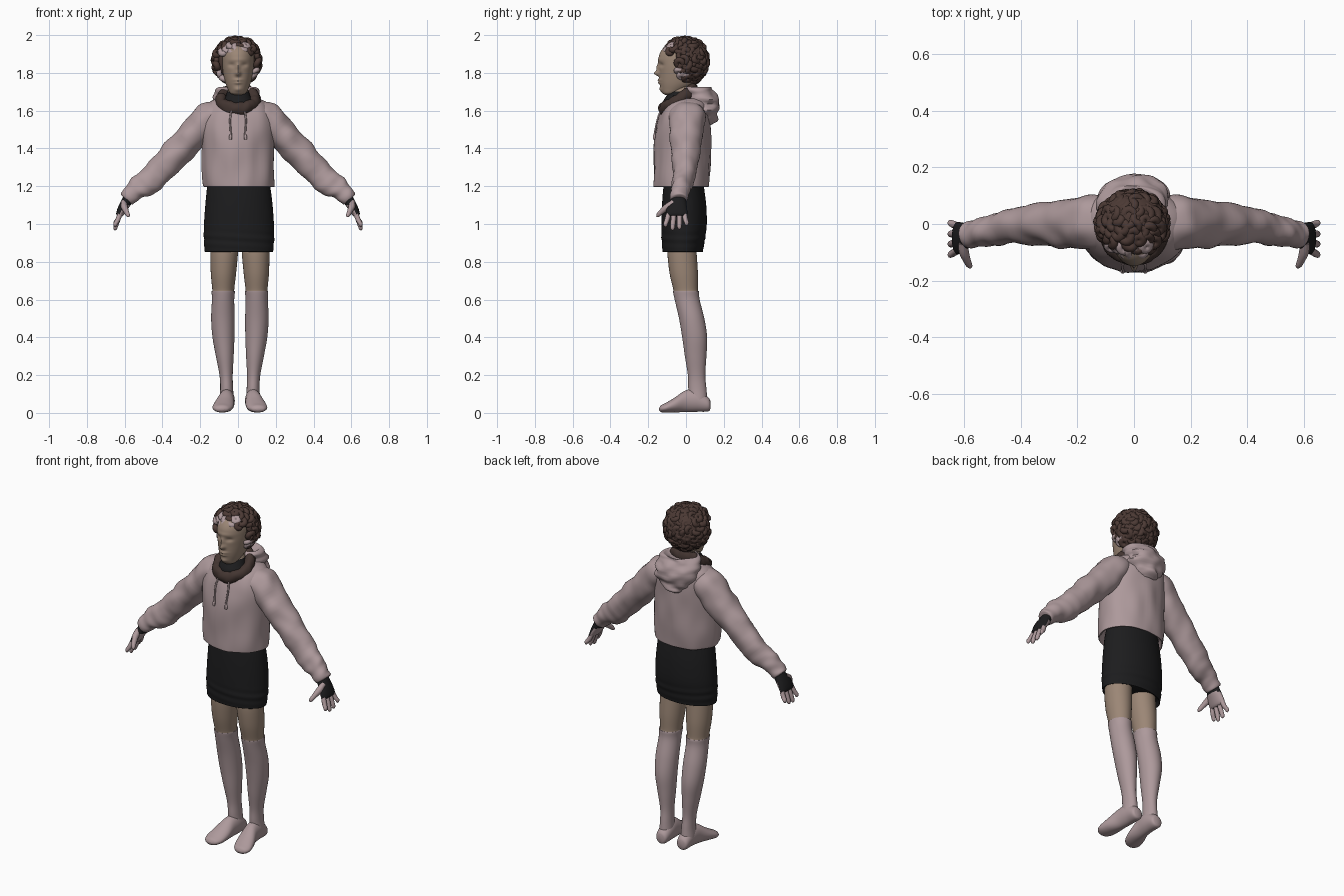
import bpy, bmesh, math, random
from mathutils import Vector, Matrix, noise

random.seed(4)
X, Y, Z = Vector((1, 0, 0)), Vector((0, 1, 0)), Vector((0, 0, 1))


def material(name, rgb):
    m = bpy.data.materials.new(name)
    m.diffuse_color = (*rgb, 1)
    return m


PINK = material("dusty pink cloth", (0.42, 0.32, 0.33))
SKIN = material("skin", (0.33, 0.24, 0.18))
HAIR = material("brown hair", (0.072, 0.042, 0.035))
BLACK = material("black cloth", (0.012, 0.012, 0.013))
SCARF = material("dark brown scarf", (0.055, 0.035, 0.03))


def finish(name, bm, mats, rule=None, angle=60):
    bmesh.ops.recalc_face_normals(bm, faces=bm.faces)
    if rule:
        for f in bm.faces:
            f.material_index = rule(f.calc_center_median())
    me = bpy.data.meshes.new(name)
    bm.to_mesh(me)
    bm.free()
    for m in mats:
        me.materials.append(m)
    me.shade_smooth()
    me.set_sharp_from_angle(angle=math.radians(angle))
    ob = bpy.data.objects.new(name, me)
    bpy.context.collection.objects.link(ob)
    return ob


def smooth_rings(rings, k):
    """Catmull-Rom interpolation through rings of (x, y, z, ra, rb)."""
    out = []
    for i in range(len(rings) - 1):
        a, b, c, d = (rings[max(0, min(len(rings) - 1, j))] for j in range(i - 1, i + 3))
        for s in range(k):
            t = s / k
            out.append([0.5 * (2 * q + (r - p) * t + (2 * p - 5 * q + 4 * r - w) * t * t
                               + (3 * q - p - 3 * r + w) * t ** 3)
                        for p, q, r, w in zip(a, b, c, d)])
    return out + [list(rings[-1])]


def loft(name, rings, mats, ua=X, ub=Y, seg=32, k=5, rule=None, warp=None, side=1):
    """Skin of elliptical rings; side=-1 mirrors it across x."""
    bm = bmesh.new()
    loops = []
    for x, y, z, ra, rb in smooth_rings(rings, k):
        ra, rb = max(ra, 0.002), max(rb, 0.002)
        loop = []
        for i in range(seg):
            a = 2 * math.pi * i / seg
            r = ua * (ra * math.cos(a)) + ub * (rb * math.sin(a))
            p = Vector((x, y, z)) + r
            if warp:
                p = warp(p, r.normalized())
            p.x *= side
            loop.append(bm.verts.new(p))
        loops.append(loop)
    for l0, l1 in zip(loops, loops[1:]):
        for i in range(seg):
            j = (i + 1) % seg
            bm.faces.new((l0[i], l0[j], l1[j], l1[i]))
    bm.faces.new(loops[0])
    bm.faces.new(loops[-1])
    return finish(name, bm, mats, rule)


def folds(amp, fx, fy, fz):
    return lambda p, n: p + n * amp * noise.noise(Vector((p.x * fx, p.y * fy, p.z * fz)))


# hoodie body, open rim at the hem
loft("hoodie_body", [
    (0.005, -0.015, 1.23, 0.165, 0.115), (0.005, -0.02, 1.205, 0.172, 0.135),
    (0.005, -0.022, 1.197, 0.183, 0.146), (0.003, -0.022, 1.215, 0.187, 0.149),
    (0, -0.02, 1.30, 0.19, 0.15), (0, -0.018, 1.45, 0.192, 0.148),
    (0, -0.008, 1.55, 0.195, 0.138), (0, 0.003, 1.61, 0.182, 0.125),
    (0, 0.012, 1.645, 0.15, 0.112), (0, 0.02, 1.665, 0.11, 0.09)],
    [PINK], seg=56, warp=folds(0.010, 14, 14, 6))

# hood lying on the back
loft("hood", [
    (0, 0.115, 1.525, 0.035, 0.02), (0, 0.108, 1.545, 0.07, 0.05), (0, 0.10, 1.575, 0.10, 0.07),
    (0, 0.09, 1.625, 0.124, 0.087), (0, 0.074, 1.68, 0.124, 0.091),
    (0, 0.062, 1.71, 0.104, 0.086), (0, 0.055, 1.725, 0.082, 0.072),
    (0, 0.05, 1.70, 0.06, 0.055)],
    [PINK], seg=48, warp=folds(0.026, 12, 12, 30))

# pull cords
for s in (-1, 1):
    loft("hood_cord", [
        (0.035, -0.135, 1.60, 0.005, 0.005), (0.042, -0.152, 1.55, 0.005, 0.005),
        (0.038, -0.166, 1.48, 0.005, 0.005), (0.04, -0.168, 1.465, 0.008, 0.008),
        (0.04, -0.169, 1.448, 0.007, 0.007)], [PINK], seg=10, k=3, side=s)

# sleeves run along D, with N across them
D, N = Vector((0.67, 0, -0.74)), Vector((0.74, 0, 0.67))


def along(t, c, y, rn, ry):
    p = D * t + N * c
    return (p.x, y, p.z, rn, ry)


def sleeve_warp(p, n):
    low = max(0, min(1, (p.dot(D) + 0.85) / 0.3))
    wave = math.sin(p.dot(D) * 110 + p.y * 50) * 0.0015 * low
    return p + n * (wave + 0.012 * noise.noise(p * 13))


GRIP = Vector((0.92, 0, 0.39))
for s in (-1, 1):
    loft("sleeve", [along(*r) for r in (
        (-1.15, 1.14, 0.005, 0.05, 0.06), (-1.08, 1.16, 0.008, 0.085, 0.095),
        (-0.95, 1.163, 0.004, 0.083, 0.09), (-0.80, 1.167, -0.002, 0.076, 0.074),
        (-0.65, 1.172, -0.012, 0.072, 0.06), (-0.55, 1.182, -0.022, 0.064, 0.054),
        (-0.505, 1.192, -0.03, 0.051, 0.05), (-0.47, 1.195, -0.034, 0.049, 0.05),
        (-0.445, 1.195, -0.037, 0.045, 0.047), (-0.44, 1.193, -0.037, 0.03, 0.036))],
        [PINK], ua=N, seg=36, k=7, warp=sleeve_warp, side=s)
    # fingerless glove with an open palm, fingers and thumb
    loft("glove", [
        (0.575, -0.036, 1.15, 0.026, 0.036), (0.592, -0.042, 1.115, 0.028, 0.044),
        (0.612, -0.049, 1.08, 0.025, 0.055), (0.626, -0.05, 1.052, 0.02, 0.057),
        (0.631, -0.05, 1.042, 0.013, 0.05)], [BLACK, PINK], ua=GRIP, seg=24, side=s,
        rule=lambda c: int(c.z < 1.10 and abs(c.x) < 0.602 + (1.1 - c.z) * 0.45))
    for y, tip_y, tip_z in ((-0.091, -0.108, 0.985), (-0.063, -0.071, 0.967),
                            (-0.035, -0.035, 0.972), (-0.009, 0.003, 0.992)):
        loft("finger", [
            (0.622, y, 1.06, 0.013, 0.013), (0.635, (y + tip_y) / 2, 1.025, 0.013, 0.0135),
            (0.649, tip_y, tip_z + 0.015, 0.011, 0.012), (0.652, tip_y, tip_z + 0.004, 0.007, 0.008),
            (0.653, tip_y, tip_z, 0.002, 0.002)], [PINK], ua=GRIP, seg=12, k=3, side=s)
    loft("thumb", [
        (0.604, -0.065, 1.115, 0.016, 0.016), (0.602, -0.10, 1.09, 0.018, 0.018),
        (0.591, -0.13, 1.065, 0.014, 0.014), (0.583, -0.148, 1.047, 0.011, 0.011),
        (0.58, -0.156, 1.038, 0.003, 0.003)],
        [PINK], ua=X, ub=Vector((0, 0.6, -0.8)), seg=14, k=3, side=s)


# skirt with creases near the hem
def skirt_warp(p, n):
    crease = max(0, 1 - abs(p.z - 0.92) / 0.06)
    return p + n * 0.0025 * crease * math.sin(p.z * 130 + p.x * 9)


loft("skirt", [
    (0.003, -0.01, 1.25, 0.155, 0.10), (0.004, -0.012, 1.19, 0.168, 0.108),
    (0.005, -0.01, 1.10, 0.178, 0.117), (0.005, -0.01, 1.0, 0.185, 0.12),
    (0.005, -0.014, 0.92, 0.186, 0.115), (0.005, -0.017, 0.865, 0.182, 0.108),
    (0.005, -0.017, 0.853, 0.179, 0.105), (0.005, -0.017, 0.87, 0.165, 0.095)],
    [BLACK], seg=48, k=8, warp=skirt_warp)

# legs with knee socks, and feet
for s in (-1, 1):
    leg = loft("leg", [
        (0.08, -0.018, 0.92, 0.07, 0.07), (0.083, -0.021, 0.85, 0.073, 0.077),
        (0.087, -0.012, 0.74, 0.067, 0.075), (0.088, -0.002, 0.652, 0.058, 0.065),
        (0.088, 0.0, 0.644, 0.062, 0.069), (0.089, 0.006, 0.60, 0.059, 0.066),
        (0.09, 0.03, 0.50, 0.062, 0.067), (0.087, 0.046, 0.40, 0.058, 0.066),
        (0.08, 0.051, 0.30, 0.047, 0.057), (0.073, 0.056, 0.20, 0.035, 0.046),
        (0.07, 0.06, 0.13, 0.034, 0.048), (0.07, 0.065, 0.06, 0.038, 0.048),
        (0.07, 0.065, 0.03, 0.03, 0.04)],
        [PINK, SKIN], k=6, rule=lambda c: int(c.z > 0.648), side=s)
    foot = loft("foot", [
        (0.068, 0.13, 0.042, 0.012, 0.016), (0.068, 0.118, 0.045, 0.034, 0.037),
        (0.068, 0.06, 0.064, 0.041, 0.058), (0.073, 0.0, 0.062, 0.043, 0.058),
        (0.084, -0.06, 0.042, 0.053, 0.039), (0.093, -0.105, 0.028, 0.052, 0.026),
        (0.096, -0.132, 0.022, 0.036, 0.018), (0.096, -0.142, 0.02, 0.012, 0.006)],
        [PINK], ub=Z, k=6, side=s)
    leg.location.x = foot.location.x = 0.01

# neck in a black high collar
loft("neck", [
    (0, -0.04, 1.60, 0.085, 0.085), (0, -0.045, 1.645, 0.082, 0.078),
    (0, -0.04, 1.675, 0.066, 0.066), (0, -0.02, 1.72, 0.052, 0.054), (0, -0.01, 1.76, 0.05, 0.05)],
    [BLACK, SKIN], rule=lambda c: int(c.z > 1.70))

# rolled scarf, tilted down at the front
bm = bmesh.new()
grid = []
for i in range(56):
    a = 2 * math.pi * i / 56
    row = []
    for j in range(16):
        b = 2 * math.pi * j / 16
        r = 0.029 + 0.008 * noise.noise(Vector((math.cos(a) * 4, math.sin(a) * 4, math.sin(b))))
        out, up = r * math.cos(b), 1.25 * r * math.sin(b)
        row.append(bm.verts.new(((0.090 + out) * math.cos(a), -0.04 + (0.079 + out) * math.sin(a),
                                 1.658 + 0.05 * math.sin(a) + up)))
    grid.append(row)
for i in range(56):
    for j in range(16):
        i2, j2 = (i + 1) % 56, (j + 1) % 16
        bm.faces.new((grid[i][j], grid[i2][j], grid[i2][j2], grid[i][j2]))
finish("scarf", bm, [SCARF])


# head: features pushed out of the front (x, z, width, height, depth)
FEATURES = [(0, 1.797, 0.013, 0.013, -0.026), (0, 1.825, 0.009, 0.024, -0.013),
            (0.034, 1.842, 0.017, 0.011, 0.010), (-0.034, 1.842, 0.017, 0.011, 0.010),
            (0, 1.762, 0.022, 0.006, -0.010), (0, 1.747, 0.018, 0.006, -0.009),
            (0, 1.712, 0.020, 0.012, -0.008), (0, 1.87, 0.05, 0.01, -0.004)]


def face_warp(p, n):
    if n.y < 0:
        for x, z, w, h, d in FEATURES:
            p.y += d * math.exp(-((p.x - x) / w) ** 2 - ((p.z - z) / h) ** 2)
    return p


loft("head", [
    (0, -0.09, 1.684, 0.02, 0.02), (0, -0.082, 1.692, 0.04, 0.042), (0, -0.06, 1.715, 0.054, 0.073),
    (0, -0.04, 1.75, 0.068, 0.10), (0, -0.03, 1.80, 0.079, 0.112), (0, -0.028, 1.85, 0.084, 0.117),
    (0, -0.025, 1.90, 0.083, 0.115), (0, -0.015, 1.94, 0.07, 0.095), (0, -0.01, 1.97, 0.03, 0.04)],
    [SKIN], seg=72, k=9, warp=face_warp)

# hair: a core mass covered in ring-shaped curls
bm = bmesh.new()
bmesh.ops.create_uvsphere(bm, u_segments=32, v_segments=20, radius=1, matrix=Matrix.Translation(
    (-0.006, 0.02, 1.865)) @ Matrix.Diagonal((0.118, 0.098, 0.122, 1)))
finish("hair_core", bm, [HAIR])

curls = {"hair_curls": (bmesh.new(), HAIR), "hairline_curls": (bmesh.new(), PINK)}
COUNT = 190
for i in range(COUNT):
    h = 1 - 2 * (i + 0.5) / COUNT
    a = i * 2.39996
    w = math.sqrt(1 - h * h)
    d = Vector((w * math.cos(a), w * math.sin(a), h))
    p = Vector((-0.006 + 0.115 * d.x, -0.006 + 0.113 * d.y, 1.862 + 0.117 * d.z))
    if p.z < 1.75 or (p.z < 1.91 and p.y < -0.045) or (p.z < 1.79 and abs(p.x) < 0.06 and p.y < 0):
        continue
    fringe = p.y < -0.07 and p.z < 1.945 and p.x < 0.05
    temple = p.z < 1.82 and p.y < 0.0
    bm = curls["hairline_curls" if fringe or temple else "hair_curls"][0]
    tilt = (d + Vector([random.uniform(-0.45, 0.45) for _ in range(3)])).normalized()
    m = Matrix.Translation(p) @ tilt.to_track_quat('Z', 'Y').to_matrix().to_4x4()
    big, small = random.uniform(0.012, 0.018), random.uniform(0.013, 0.017)
    rows = [[bm.verts.new(m @ Vector(((big + small * math.cos(v)) * math.cos(u),
                                      (big + small * math.cos(v)) * math.sin(u), small * math.sin(v))))
             for v in (math.tau * q / 10 for q in range(10))]
            for u in (math.tau * q / 14 for q in range(14))]
    for r in range(14):
        for q in range(10):
            r2, q2 = (r + 1) % 14, (q + 1) % 10
            bm.faces.new((rows[r][q], rows[r2][q], rows[r2][q2], rows[r][q2]))
for name, (bm, mat) in curls.items():
    finish(name, bm, [mat])
